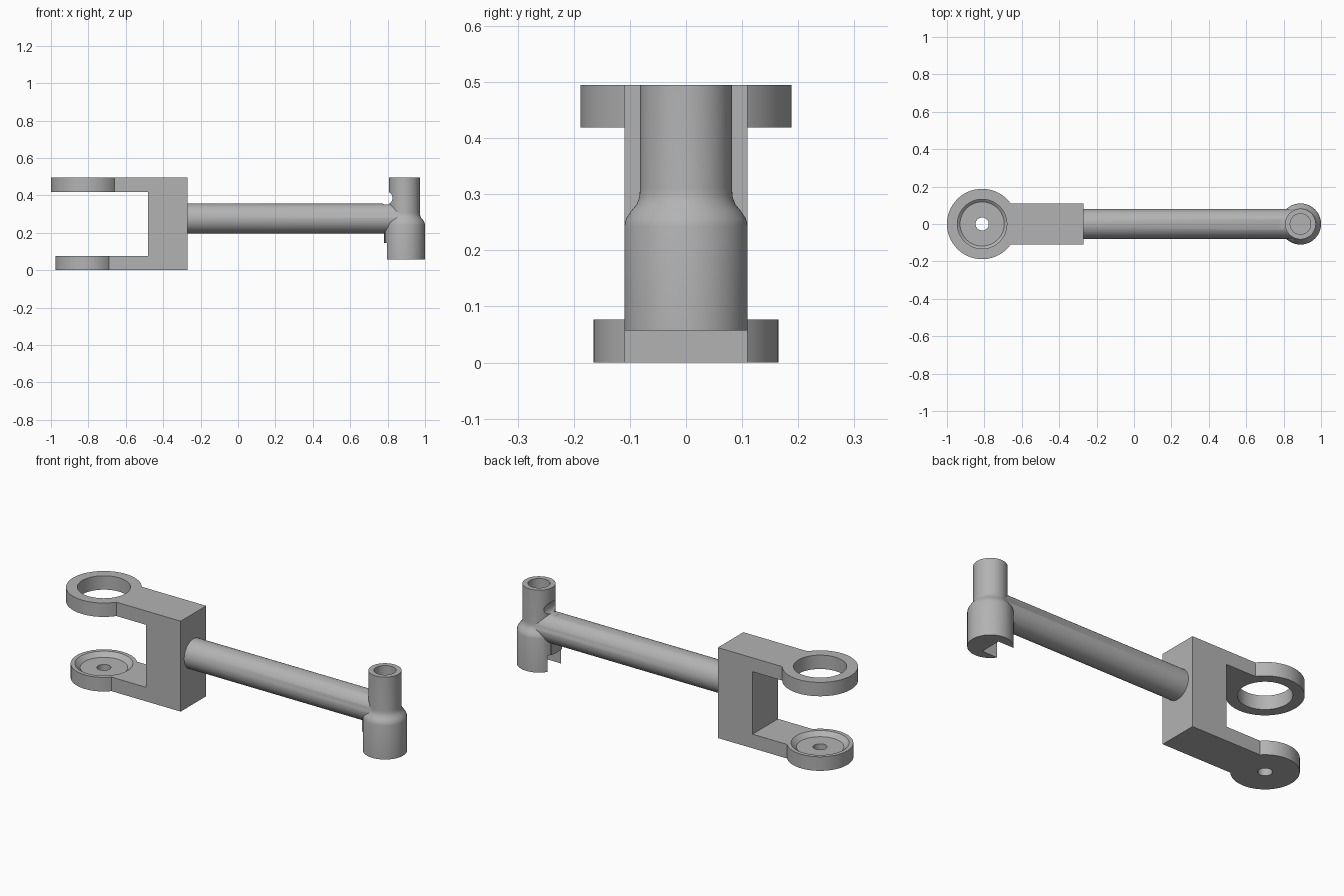
import bpy, bmesh, math
from mathutils import Matrix, Vector

cube = bpy.data.objects.get("Cube")
if cube:
    bpy.data.objects.remove(cube, do_unlink=True)

mat = bpy.data.materials.new("plain grey metal")
mat.use_nodes = True
grey = (0.45, 0.45, 0.45, 1)
mat.diffuse_color = grey
mat.node_tree.nodes["Principled BSDF"].inputs["Base Color"].default_value = grey


def finish(name, bm, matrix=Matrix()):
    bm.transform(matrix)
    bmesh.ops.recalc_face_normals(bm, faces=bm.faces)
    me = bpy.data.meshes.new(name)
    bm.to_mesh(me)
    bm.free()
    me.materials.append(mat)
    ob = bpy.data.objects.new(name, me)
    bpy.context.collection.objects.link(ob)
    return ob


def lathe(name, profile, centre, sides=64, turn=Matrix()):
    """Closed solid of revolution from (radius, height) points."""
    bm = bmesh.new()
    rings = []
    for r, h in profile:
        rings.append([bm.verts.new((r * math.cos(a), r * math.sin(a), h))
                      for a in (math.tau * i / sides for i in range(sides))])
    for low, high in zip(rings, rings[1:]):
        for i in range(sides):
            j = (i + 1) % sides
            bm.faces.new((low[i], low[j], high[j], high[i]))
    bm.faces.new(rings[0][::-1])
    bm.faces.new(rings[-1])
    return finish(name, bm, Matrix.Translation(centre) @ turn)


def box(name, low, high, turn=Matrix()):
    bm = bmesh.new()
    bmesh.ops.create_cube(bm, size=1)
    low, high = Vector(low), Vector(high)
    size = Matrix.Diagonal((*(high - low), 1))
    return finish(name, bm, turn @ Matrix.Translation((low + high) / 2) @ size)


def combine(target, operation, *tools):
    """Apply booleans to the target, then discard the tools."""
    for tool in tools:
        tool.hide_render = True
        mod = target.modifiers.new("cut", "BOOLEAN")
        mod.operation, mod.object, mod.solver = operation, tool, "EXACT"
        bpy.ops.object.select_all(action="DESELECT")
        bpy.context.view_layer.objects.active = target
        target.select_set(True)
        bpy.ops.object.modifier_apply(modifier=mod.name)
        bpy.data.objects.remove(tool, do_unlink=True)


def smooth(ob):
    bpy.ops.object.select_all(action="DESELECT")
    bpy.context.view_layer.objects.active = ob
    ob.select_set(True)
    bpy.ops.object.shade_smooth_by_angle(angle=math.radians(30))


# Fork: C-shaped side profile extruded across the width
RING_X, HALF, TOP = -0.812, 0.11, 0.495
ARM_LOW, ARM_HIGH = 0.077, 0.419
bm = bmesh.new()
outline = [(RING_X, 0), (-0.27, 0), (-0.27, TOP), (RING_X, TOP),
           (RING_X, ARM_HIGH), (-0.48, ARM_HIGH), (-0.48, ARM_LOW), (RING_X, ARM_LOW)]
face = bm.faces.new([bm.verts.new((x, -HALF, z)) for x, z in outline])
side = bmesh.ops.extrude_face_region(bm, geom=[face])["geom"]
bmesh.ops.translate(bm, vec=(0, 2 * HALF, 0),
                    verts=[v for v in side if isinstance(v, bmesh.types.BMVert)])
fork = finish("fork", bm)
centre = (RING_X, 0, 0)
combine(fork, "UNION",
        lathe("upper_ring", [(0.188, ARM_HIGH), (0.188, TOP)], centre, 96),
        lathe("lower_disc", [(0.165, 0), (0.165, ARM_LOW)], centre, 96))

# Ring bore, dished seat, centre hole and clamp split
split_turn = Matrix.Translation(centre) @ Matrix.Rotation(math.radians(137), 4, "Z")
combine(fork, "DIFFERENCE",
        lathe("ring_bore", [(0.132, 0.3), (0.132, 0.6)], centre, 96),
        lathe("seat_dish", [(0.118, 0.055), (0.145, 0.078), (0.145, 0.1)], centre, 96),
        lathe("centre_hole", [(0.035, -0.1), (0.035, 0.2)], centre, 32),
        box("ring_split", (0.08, -0.01, 0.3), (0.25, 0.01, 0.6), split_turn))
smooth(fork)

# Stepped socket with rod and small rib
POST_X = 0.89
post = (POST_X, 0, 0)
socket = lathe("rod_and_socket",
               [(0.11, 0.057), (0.11, 0.243), (0.107, 0.256), (0.098, 0.27),
                (0.088, 0.282), (0.083, 0.295), (0.082, 0.31), (0.082, TOP)], post)
along_x = Matrix.Rotation(math.pi / 2, 4, "Y")
along_y = Matrix.Rotation(math.pi / 2, 4, "X")
combine(socket, "UNION",
        lathe("rod", [(0.08, 0), (0.08, 1.15)], (-0.28, 0, 0.277), 64, along_x),
        box("rib", (0.782, -0.045, 0.147), (0.84, 0.045, 0.23)))

# Blind bore, open-sided slot underneath and relief notch above the rod
combine(socket, "DIFFERENCE",
        lathe("post_bore", [(0.055, 0.2), (0.055, 0.6)], post, 48),
        box("key_slot", (0.7, -0.06, 0), (POST_X, 0.06, 0.146)),
        lathe("relief_notch", [(0.035, -0.15), (0.035, 0.15)],
              (0.791, 0, 0.386), 32, along_y))
smooth(socket)
